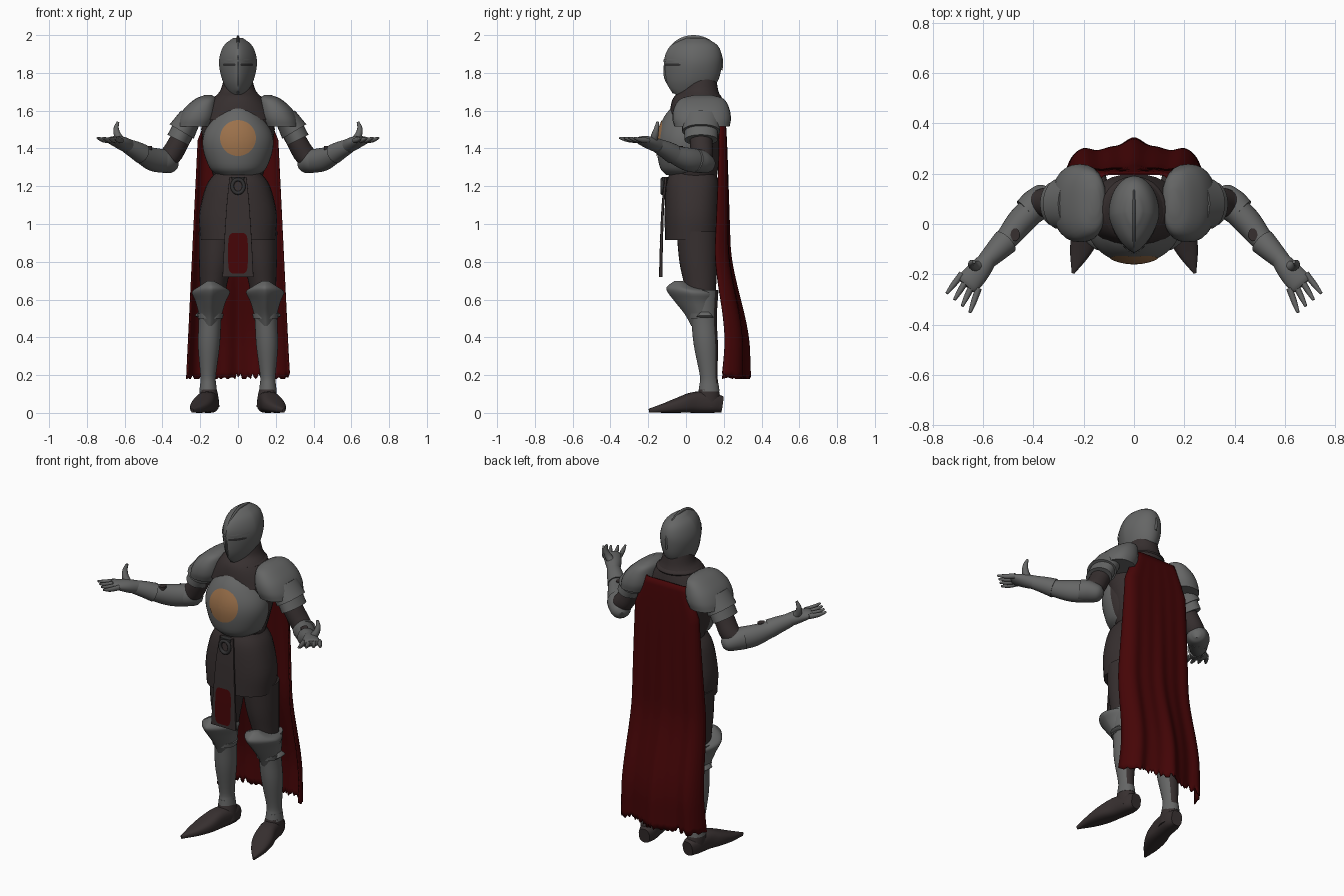
import bpy, bmesh, math, random
from mathutils import Vector
from mathutils.bvhtree import BVHTree

if "Cube" in bpy.data.objects:
    bpy.data.objects.remove(bpy.data.objects["Cube"])
random.seed(4)


def material(name, red, green, blue):
    mat = bpy.data.materials.new(name)
    mat.use_nodes = True
    colour = (red, green, blue, 1)
    mat.diffuse_color = colour
    mat.node_tree.nodes["Principled BSDF"].inputs["Base Color"].default_value = colour
    return mat


STEEL = material("steel grey", .13, .132, .131)
CLOTH = material("dark brown cloth", .038, .029, .029)
RED = material("deep red", .06, .0015, .002)
BRASS = material("brass orange", .33, .165, .07)
IRON = material("dark iron", .032, .031, .032)
X, Y, Z = Vector((1, 0, 0)), Vector((0, 1, 0)), Vector((0, 0, 1))


def finish(name, mat, bm, mirror=False, angle=40, solid=0):
    """Turn a bmesh into a shaded object, mirrored across x where asked."""
    bmesh.ops.recalc_face_normals(bm, faces=bm.faces)
    mesh = bpy.data.meshes.new(name)
    bm.to_mesh(mesh)
    bm.free()
    mesh.materials.append(mat)
    obj = bpy.data.objects.new(name, mesh)
    bpy.context.collection.objects.link(obj)
    bpy.ops.object.select_all(action='DESELECT')
    obj.select_set(True)
    bpy.context.view_layer.objects.active = obj
    bpy.ops.object.shade_smooth_by_angle(angle=math.radians(angle))
    if solid:
        obj.modifiers.new("Thickness", 'SOLIDIFY').thickness = solid
    if mirror:
        mod = obj.modifiers.new("Mirror", 'MIRROR')
        mod.use_mirror_merge = False
    return obj


def bridge(bm, rows, closed):
    """Join neighbouring rows of vertices with quads."""
    for low, high in zip(rows, rows[1:]):
        count = len(low)
        for i in range(count if closed else count - 1):
            j = (i + 1) % count
            bm.faces.new((low[i], low[j], high[j], high[i]))


def smooth_path(stations, steps):
    pts = [Vector(s) for s in stations]
    pts = [pts[0] * 2 - pts[1]] + pts + [pts[-1] * 2 - pts[-2]]
    out = []
    for a, b, c, d in zip(pts, pts[1:], pts[2:], pts[3:]):
        for k in range(steps):
            t = k / steps
            out.append(b + (c - a) * (t / 2) + (a * 2 - b * 5 + c * 4 - d) * (t * t / 2)
                       + (b * 3 - a - c * 3 + d) * (t ** 3 / 2))
    return out + [pts[-2]]


def loft(name, mat, stations, ref=None, sides=28, steps=4, power=1, front=None, mirror=False):
    """Sweep a superellipse through (x, y, z, width, depth); level rings without ref."""
    bm = bmesh.new()
    path = smooth_path(stations, steps)
    rows = []
    for i, station in enumerate(path):
        across, along = X, Y
        if ref:
            tangent = (path[min(i + 1, len(path) - 1)] - path[max(i - 1, 0)]).to_3d()
            across = tangent.cross(ref).normalized()
            along = across.cross(tangent).normalized()
        row = []
        for k in range(sides):
            c, s = math.cos(k * math.tau / sides), math.sin(k * math.tau / sides)
            e = front if front and s < 0 else power
            u = math.copysign(abs(c) ** e, c) * max(station[3], .002)
            v = math.copysign(abs(s) ** e, s) * max(station[4], .002)
            row.append(bm.verts.new(Vector(station[:3]) + across * u + along * v))
        rows.append(row)
    bridge(bm, rows, True)
    bm.faces.new(rows[0])
    bm.faces.new(rows[-1])
    return finish(name, mat, bm, mirror)


def cloth_back(obj, limit):
    """Colour the faces that turn backwards as cloth."""
    obj.data.materials.append(CLOTH)
    for face in obj.data.polygons:
        face.material_index = int(face.normal.y > limit)


def drape(name, mat, target, centre, width, height, power=1, mirror=False, gap=.004):
    """Lay a thin rounded plate on the front of the target."""
    mesh = target.data
    tree = BVHTree.FromPolygons([v.co for v in mesh.vertices],
                                [p.vertices for p in mesh.polygons])
    bm = bmesh.new()
    rows = []
    for ring in range(1, 9):
        row = []
        for k in range(40):
            c, s = math.cos(k * math.tau / 40), math.sin(k * math.tau / 40)
            x = centre[0] + math.copysign(abs(c) ** power, c) * width * ring / 8
            z = centre[1] + math.copysign(abs(s) ** power, s) * height * ring / 8
            hit = tree.ray_cast(Vector((x, -1, z)), Y)[0]
            row.append(bm.verts.new((x, (hit.y if hit else 0) - gap, z)))
        rows.append(row)
    bridge(bm, rows, True)
    bm.faces.new(rows[0])
    return finish(name, mat, bm, mirror)


# Helmet with keeled visor, comb and eye slits
helmet = loft("helmet", STEEL, [
    (0, -.022, 1.685, .03, .035), (0, .022, 1.715, .06, .108), (0, .033, 1.765, .084, .139),
    (0, .038, 1.84, .1, .151), (0, .04, 1.9, .094, .148), (0, .045, 1.95, .07, .118),
    (0, .05, 1.985, .025, .05)], sides=40, front=1.35)
comb = []
for k in range(17):
    a = -.25 + k * (math.pi + .5) / 16
    comb.append((0, .04 - .145 * math.cos(a), 1.85 + .138 * math.sin(a), .012, .007))
loft("helmet_comb", STEEL, comb, ref=X, sides=10, steps=2)
loft("visor_keel", STEEL, [(0, -.109, 1.84, .006, .01), (0, -.105, 1.77, .006, .01),
                           (0, -.062, 1.69, .005, .008)], sides=8)
drape("eye_slits", IRON, helmet, (.046, 1.843), .034, .007, .5, True)
drape("brow_edges", STEEL, helmet, (.045, 1.865), .044, .008, .4, True, .006)

# Mail collar and body
loft("mail_collar", CLOTH, [
    (0, .055, 1.55, .2, .145), (0, .055, 1.63, .155, .135), (0, .06, 1.675, .12, .122),
    (0, .075, 1.71, .092, .095), (0, .075, 1.77, .075, .085)])
loft("collar_roll", CLOTH, [(0, .07, 1.65, .1, .1), (0, .062, 1.668, .128, .128),
                            (0, .075, 1.69, .1, .1)])
loft("mail_torso", CLOTH, [
    (0, .04, 1.22, .12, .12), (0, .045, 1.35, .16, .13),
    (0, .05, 1.5, .195, .13), (0, .055, 1.6, .17, .13)])

# Breastplate with round emblem plate
breast = loft("breastplate", STEEL, [
    (0, .01, 1.26, .11, .115), (0, 0, 1.3, .152, .138), (0, 0, 1.4, .186, .156),
    (0, 0, 1.48, .18, .15), (0, .01, 1.56, .135, .13), (0, .02, 1.615, .08, .1)], sides=44)
cloth_back(breast, .15)
drape("breast_disc", BRASS, breast, (0, 1.455), .095, .095)

# Coat skirt, hanging panel and buckle
loft("coat_skirt", CLOTH, [
    (0, .035, 1.275, .118, .12), (0, .035, 1.2, .17, .142), (0, .035, 1.05, .206, .148),
    (0, .035, .915, .2, .146)], power=.85)
panel = loft("front_panel", CLOTH, [
    (0, -.106, 1.25, .045, .007), (0, -.122, 1.1, .06, .007),
    (0, -.13, .9, .073, .008), (0, -.134, .72, .082, .009)], power=.25)
drape("panel_patch", RED, panel, (0, .845), .052, .108, .4)
ring = []
for k in range(25):
    a = k * math.tau / 24
    ring.append((.031 * math.sin(a), -.126, 1.2 + .036 * math.cos(a), .01, .01))
loft("belt_ring", IRON, ring, ref=Y, sides=10, steps=1)
loft("belt_knot", IRON, [(0, -.112, 1.225, .03, .016), (0, -.112, 1.25, .035, .016)], power=.5)

# Legs: thighs, knee guards, greaves and pointed boots
loft("thighs", CLOTH, [
    (.108, .06, .96, .1, .11), (.118, .065, .8, .088, .1),
    (.13, .075, .68, .072, .085), (.14, .08, .56, .06, .07)], mirror=True)
cloth_back(loft("knee_guards", STEEL, [
    (.148, .078, .46, .043, .05), (.146, .07, .52, .06, .075),
    (.145, .045, .59, .08, .105), (.143, .027, .64, .1, .125),
    (.142, -.025, .668, .066, .076), (.145, -.04, .698, .018, .022)],
    front=1.4, mirror=True), .8)
loft("knee_straps", STEEL, [(.146, .085, .5, .066, .07), (.146, .085, .525, .07, .073)],
     steps=1, mirror=True)
loft("knee_wings", STEEL, [(.2, .1, .505, .012, .045), (.216, .1, .515, .012, .04),
                           (.206, .1, .535, .004, .02)], mirror=True, sides=12)
cloth_back(loft("greaves", STEEL, [
    (.145, .09, .65, .072, .082), (.148, .095, .5, .06, .068), (.154, .105, .36, .058, .064),
    (.158, .12, .2, .041, .047), (.158, .122, .15, .042, .05)], mirror=True), .7)
loft("ankle_plates", STEEL, [(.158, .122, .155, .042, .05), (.158, .122, .112, .047, .056)],
     mirror=True)
loft("boot_shafts", CLOTH, [(.15, .12, .03, .052, .065), (.155, .12, .09, .05, .06),
                            (.158, .12, .125, .045, .052)], mirror=True)
loft("boots", CLOTH, [
    (.145, .192, .045, .034, .043), (.15, .14, .052, .05, .052), (.166, .05, .056, .052, .056),
    (.188, -.03, .042, .058, .042), (.214, -.11, .026, .042, .026),
    (.242, -.195, .012, .006, .01)], ref=Z, mirror=True, power=.75)

# Shoulder plates and overlapping lames
loft("pauldrons", STEEL, [
    (.23, .085, 1.515, .096, .146), (.215, .083, 1.56, .1, .155), (.196, .082, 1.615, .086, .146),
    (.17, .085, 1.662, .056, .115), (.158, .09, 1.682, .02, .05)], mirror=True, power=.85)
loft("upper_lames", STEEL, [(.25, .08, 1.57, .06, .1), (.298, .08, 1.49, .074, .1)],
     ref=Y, mirror=True)
loft("lower_lames", STEEL, [(.275, .08, 1.53, .06, .088), (.318, .08, 1.445, .062, .088)],
     ref=Y, mirror=True)

# Arms
loft("mail_sleeves", CLOTH, [
    (.25, .08, 1.56, .055, .06), (.31, .08, 1.44, .054, .06), (.355, .085, 1.365, .056, .058),
    (.4, .07, 1.335, .05, .05)], ref=Y, mirror=True)
loft("elbow_guards", STEEL, [
    (.335, .135, 1.305, .02, .02), (.352, .118, 1.313, .05, .045),
    (.388, .078, 1.33, .064, .06), (.425, .045, 1.338, .06, .062)], ref=Z, mirror=True)
loft("forearm_plates", STEEL, [
    (.385, .075, 1.332, .056, .062), (.45, .01, 1.342, .055, .062),
    (.51, -.065, 1.368, .045, .048), (.56, -.12, 1.4, .038, .038)], ref=Z, mirror=True)
loft("forearm_mail_gaps", CLOTH, [(.472, -.042, 1.37, .018, .025),
                                  (.472, -.042, 1.412, .018, .025)], steps=1, mirror=True)
loft("gauntlet_cuffs", STEEL, [(.51, -.07, 1.372, .053, .053), (.545, -.105, 1.392, .046, .047),
                               (.59, -.15, 1.414, .036, .038)], ref=Z, mirror=True)

# Open hands, palms up
loft("palms", STEEL, [
    (.575, -.135, 1.41, .034, .038), (.615, -.185, 1.428, .045, .035),
    (.655, -.23, 1.442, .048, .024), (.668, -.245, 1.446, .04, .014)], ref=Z, mirror=True)
for k, word in enumerate(("little", "ring", "middle", "index")):
    t = k / 1.5 - 1
    base = Vector((.65 + .033 * t, -.226 + .029 * t, 1.442))
    tip = Vector((.698 + .046 * t, -.314 + .038 * t, 1.456))
    mid = base.lerp(tip, .55) - Z * .004
    loft(word + "_fingers", STEEL, [(*base, .013, .015), (*mid, .0115, .0125),
                                    (*tip, .006, .006)], ref=Z, sides=10, mirror=True)
loft("thumbs", STEEL, [
    (.605, -.17, 1.425, .024, .024), (.635, -.166, 1.465, .02, .02),
    (.645, -.156, 1.505, .014, .014), (.635, -.15, 1.54, .007, .007)],
    ref=Y, sides=10, mirror=True)

# Long cape with folds and a torn hem
bm = bmesh.new()
columns, levels = 64, 40
tears = [random.choice((0, 0, .008, .016, .03)) for c in range(columns + 1)]
rows = []
for r in range(levels + 1):
    v = r / levels
    half = .14 + .065 * min(1, v * 8) + .07 * v
    flare = min(1, max(0, (v - .5) / .4))
    row = []
    for c in range(columns + 1):
        u = 2 * c / columns - 1
        y = .212 + .042 * v + .085 * flare * flare * (3 - 2 * flare) - .01 * (1 - v) ** 16
        y -= v * v * .045 * (1 - math.cos(math.pi * min(1, abs(u) * 2.2))) / 2
        y += v * .005 * math.cos(u * 17) - (.03 + .07 * v) * abs(u) ** 14
        z = 1.625 - 1.445 * v + v ** 20 * tears[c]
        row.append(bm.verts.new((u * half, y, z)))
    rows.append(row)
bridge(bm, rows, False)
finish("cape", RED, bm, angle=60, solid=.008)
